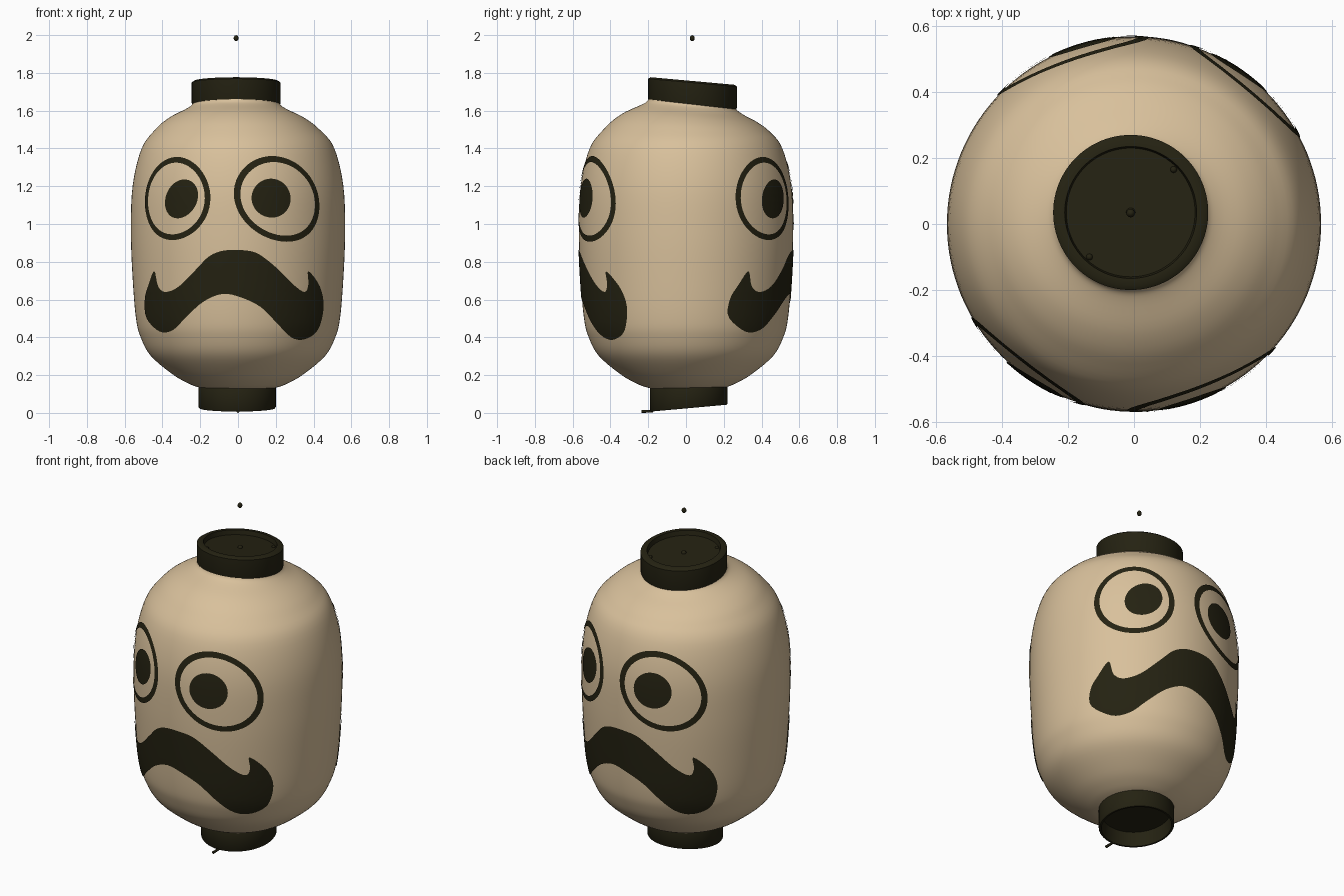
import bpy, bmesh, math
from mathutils import Vector

cube = bpy.data.objects.get("Cube")
if cube:
    bpy.data.objects.remove(cube, do_unlink=True)


def make_material(name, rgb):
    mat = bpy.data.materials.new(name)
    mat.use_nodes = True
    mat.diffuse_color = (*rgb, 1)
    bsdf = mat.node_tree.nodes["Principled BSDF"]
    bsdf.inputs["Base Color"].default_value = (*rgb, 1)
    bsdf.inputs["Roughness"].default_value = 0.8
    return mat


paper = make_material("cream paper", (0.69, 0.53, 0.33))
ink = make_material("dark ink", (0.018, 0.016, 0.006))


def finish(bm, name, mat, angle=40):
    mesh = bpy.data.meshes.new(name)
    bm.to_mesh(mesh)
    bm.free()
    mesh.materials.append(mat)
    obj = bpy.data.objects.new(name, mesh)
    bpy.context.collection.objects.link(obj)
    bpy.ops.object.select_all(action='DESELECT')
    obj.select_set(True)
    bpy.context.view_layer.objects.active = obj
    bpy.ops.object.shade_smooth_by_angle(angle=math.radians(angle))
    return obj


def smooth_path(points, steps, closed=False):
    """Catmull-Rom curve through 2D points."""
    pts = [Vector(p) for p in points]
    n = len(pts)
    pick = (lambda i: pts[i % n]) if closed else (lambda i: pts[max(0, min(n - 1, i))])
    out = []
    for i in range(n if closed else n - 1):
        a, b, c, d = (pick(i + k) for k in (-1, 0, 1, 2))
        for s in range(steps):
            t = s / steps
            out.append(0.5 * (2 * b + (c - a) * t + (2 * a - 5 * b + 4 * c - d) * t ** 2
                              + (3 * b - a - 3 * c + d) * t ** 3))
    return out if closed else out + [pts[-1]]


def lathe(name, profile, mat, warp, segments=96, angle=40):
    bm = bmesh.new()
    verts = [bm.verts.new((r, 0, z)) for r, z in profile]
    edges = [bm.edges.new(pair) for pair in zip(verts, verts[1:])]
    bmesh.ops.spin(bm, geom=verts + edges, cent=(0, 0, 0), axis=(0, 0, 1),
                   angle=math.tau, steps=segments, use_merge=True)
    bmesh.ops.remove_doubles(bm, verts=bm.verts, dist=1e-5)
    bmesh.ops.recalc_face_normals(bm, faces=bm.faces)
    # open shells: make sure the outer wall points away from the axis
    if sum(f.normal.dot(Vector((*f.calc_center_median().xy, 0))) * f.calc_area() for f in bm.faces) < 0:
        bmesh.ops.reverse_faces(bm, faces=bm.faces)
    for v in bm.verts:
        v.co = warp(v.co)
    return finish(bm, name, mat, angle)


# Paper body, leaning slightly at the collar
body_profile = smooth_path([(0.19, 0.13), (0.25, 0.15), (0.34, 0.2), (0.46, 0.3), (0.515, 0.4),
                            (0.54, 0.5), (0.557, 0.7), (0.567, 0.95), (0.558, 1.2), (0.51, 1.4),
                            (0.435, 1.5), (0.36, 1.56), (0.27, 1.605), (0.235, 1.63), (0.225, 1.66)], 5)


def lean(co):
    k = max(0, min(1, (co.z - 1.45) / 0.15))
    return Vector((co.x - 0.01 * k, co.y + 0.03 * k, co.z - 0.09 * co.y * k))


lathe("lantern_body", body_profile, paper, lean, 128, 60)

# Collars at both ends, each slightly tilted
lathe("top_collar", [(0, 1.73), (0.195, 1.73), (0.2, 1.757), (0.222, 1.757), (0.235, 1.748),
                     (0.235, 1.64), (0.225, 1.61)], ink,
      lambda c: Vector((c.x - 0.01, c.y + 0.035, c.z - 0.09 * c.y)))
lathe("bottom_collar", [(0.195, 0.17), (0.205, 0.15), (0.205, 0.032), (0.2, 0.025), (0.19, 0.025),
                        (0.185, 0.11), (0, 0.11)], ink,
      lambda c: Vector((c.x - 0.005, c.y + 0.015, c.z + 0.09 * c.y)))


def ball(name, location, radius, stretch=1):
    bm = bmesh.new()
    bmesh.ops.create_uvsphere(bm, u_segments=16, v_segments=10, radius=radius)
    for v in bm.verts:
        v.co.z *= stretch
        v.co += Vector(location)
    finish(bm, name, ink, 80)


# Floating bead and the small studs on the lid
ball("hanging_bead", (-0.01, 0.033, 1.984), 0.013, 1.2)
ball("lid_center_stud", (-0.01, 0.035, 1.73), 0.014)
ball("lid_stud_back", (0.12, 0.165, 1.72), 0.01)
ball("lid_stud_front", (-0.135, -0.1, 1.743), 0.01)

# Little peg under the front of the bottom collar
bm = bmesh.new()
bmesh.ops.create_cone(bm, cap_ends=True, segments=10, radius1=0.008, radius2=0.006, depth=0.06)
for v in bm.verts:
    v.co = Vector((v.co.x, v.co.z - 0.205, v.co.y + 0.008))
finish(bm, "bottom_peg", ink)


# Painted face: flat outlines wrapped around the body
SPAN = 0.56


def body_radius(z):
    for a, b in zip(body_profile, body_profile[1:]):
        if a.y <= z <= b.y:
            return a.x + (b.x - a.x) * (z - a.y) / (b.y - a.y)
    return body_profile[-1].x


def painted(name, loops, turn):
    """Fill outlines given as (angle, height), cut into a grid and wrap."""
    bm = bmesh.new()
    for loop in loops:
        vs = [bm.verts.new((a * SPAN, z, 0)) for a, z in loop]
        for i, v in enumerate(vs):
            bm.edges.new((vs[i - 1], v))
    bmesh.ops.triangle_fill(bm, use_beauty=True, edges=bm.edges[:], normal=(0, 0, 1))
    for axis in (Vector((1, 0, 0)), Vector((0, 1, 0))):
        for k in range(-20, 40):
            bmesh.ops.bisect_plane(bm, geom=bm.verts[:] + bm.edges[:] + bm.faces[:],
                                   plane_co=axis * k * 0.04, plane_no=axis, dist=1e-5)
    for v in bm.verts:
        angle, z = v.co.x / SPAN + turn, v.co.y
        r = body_radius(z) + 0.004
        v.co = Vector((r * math.sin(angle), -r * math.cos(angle), z))
    bm.normal_update()
    bmesh.ops.reverse_faces(bm, faces=[f for f in bm.faces if f.normal.dot(
        Vector((*f.calc_center_median().xy, 0))) < 0])
    finish(bm, name, ink, 60)


def oval(angle, z, half_angle, half_height, skew=0):
    turns = [math.tau * i / 56 for i in range(56)]
    return [(angle + half_angle * math.cos(t) - skew * math.sin(t), z + half_height * math.sin(t))
            for t in turns]


moustache_points = [(-44, 75), (-42, 67), (-38, 64), (-31, 67), (-22, 76), (-15, 83), (-7, 86),
                    (4, 86), (11, 84), (20, 77), (29, 68), (35, 64), (37, 68), (37, 75),
                    (43, 67), (45, 56), (42, 44), (35, 39), (28, 40), (20, 48), (12, 56),
                    (2, 61), (-8, 63), (-18, 59), (-27, 51), (-34, 44), (-41, 43), (-48, 50),
                    (-49, 60), (-47, 68)]
moustache = [(math.asin(p.x / body_radius(p.y)), p.y) for p in
             smooth_path([(x / 100, z / 100) for x, z in moustache_points], 4, closed=True)]

for side, turn in (("front", 0), ("back", math.pi - 0.04)):
    painted(side + "_moustache", [moustache], turn)
    painted(side + "_left_eye_ring", [oval(0.41, 1.133, 0.445, 0.227, 0.06),
                                      oval(0.41, 1.133, 0.385, 0.195, 0.05)], turn)
    painted(side + "_left_pupil", [oval(0.32, 1.137, 0.193, 0.103)], turn)
    painted(side + "_right_eye_ring", [oval(-0.655, 1.135, 0.395, 0.22),
                                       oval(-0.655, 1.135, 0.34, 0.19)], turn)
    painted(side + "_right_pupil", [oval(-0.565, 1.133, 0.18, 0.103, -0.03)], turn)
